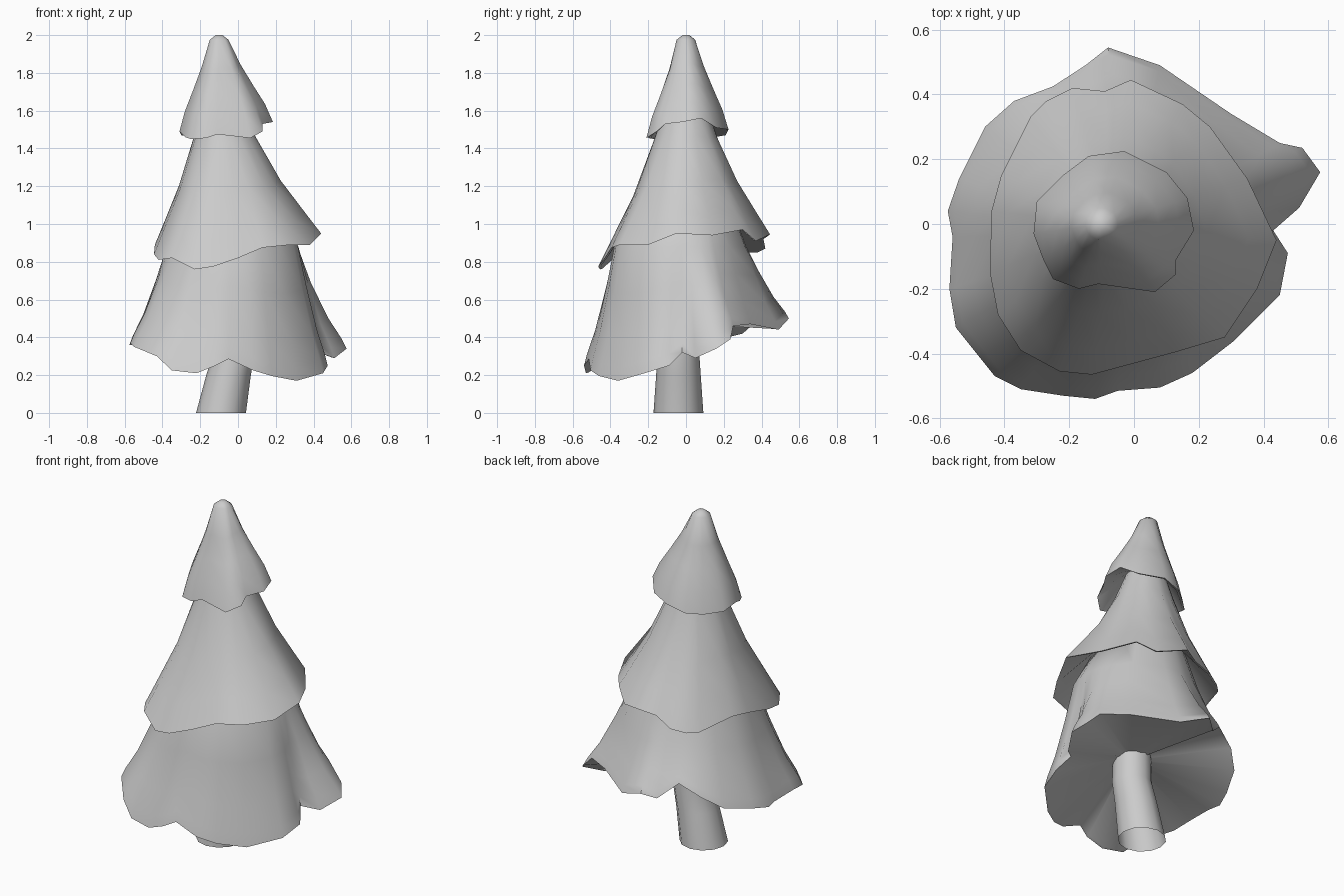
import bpy, bmesh, math
from mathutils import Vector

if "Cube" in bpy.data.objects:
    bpy.data.objects.remove(bpy.data.objects["Cube"])


def make_mesh(name, rings, angle, close_start=True):
    """Skin a stack of equal-sized rings and close the ends."""
    bm = bmesh.new()
    loops = [[bm.verts.new(p) for p in ring] for ring in rings]
    n = len(loops[0])
    for a, b in zip(loops, loops[1:]):
        for i in range(n):
            j = (i + 1) % n
            bm.faces.new((a[i], a[j], b[j], b[i]))
    if close_start:
        bm.faces.new(loops[0])
    bm.faces.new(loops[-1])
    bmesh.ops.recalc_face_normals(bm, faces=bm.faces)
    me = bpy.data.meshes.new(name)
    bm.to_mesh(me)
    bm.free()
    ob = bpy.data.objects.new(name, me)
    bpy.context.collection.objects.link(ob)
    bpy.ops.object.select_all(action='DESELECT')
    ob.select_set(True)
    bpy.context.view_layer.objects.active = ob
    bpy.ops.object.shade_smooth_by_angle(angle=math.radians(angle))
    return ob


def tier(name, hem, shoulder, profile, crown, under):
    """Ragged skirt: crown ring, flare from shoulder to hem, then underside."""
    hem = [Vector(p) for p in hem]
    c, r = Vector(shoulder[:3]), shoulder[3]
    dirs = [(Vector((p.x - c.x, p.y - c.y, 0))).normalized() for p in hem]
    rings = [[Vector(crown[:3]) + d * crown[3] for d in dirs]]
    for t, s in profile:
        ring = []
        for p, d in zip(hem, dirs):
            q = (c + d * r).lerp(p, s)
            q.z = c.z + (p.z - c.z) * t
            ring.append(q)
        rings.append(ring)
    # thin lip, then the hollow underside
    rings.append([p - d * 0.015 + Vector((0, 0, 0.004)) for p, d in zip(hem, dirs)])
    rings.append([Vector(under[:3]) + d * under[3] for d in dirs])
    return make_mesh(name, rings, 65)


# Hem outlines, counter-clockwise from the right
low_hem = [(.575, .16, .34), (.52, .235, .39), (.45, .25, .46), (.30, .34, .47),
           (.08, .49, .44), (-.08, .545, .50), (-.15, .49, .47), (-.25, .425, .56),
           (-.37, .38, .49), (-.46, .30, .42), (-.54, .14, .38), (-.575, .04, .36),
           (-.56, -.04, .36), (-.57, -.20, .37), (-.55, -.32, .35), (-.43, -.47, .30),
           (-.35, -.51, .225), (-.22, -.53, .21), (-.12, -.54, .25), (-.05, -.515, .285),
           (.08, -.505, .225), (.18, -.46, .195), (.31, -.36, .17), (.45, -.22, .21),
           (.475, -.09, .25), (.43, -.02, .32), (.51, .05, .29)]
mid_hem = [(.44, -.05, .95), (.35, .14, .94), (.235, .30, .97), (.15, .37, .91),
           (-.01, .445, .945), (-.09, .41, .92), (-.19, .42, .87), (-.27, .38, .85),
           (-.32, .33, .85), (-.41, .15, .90), (-.44, .04, .89), (-.445, -.15, .84),
           (-.42, -.28, .81), (-.35, -.39, .82), (-.23, -.455, .76), (-.13, -.465, .775),
           (.0, -.43, .82), (.13, -.395, .875), (.28, -.35, .89), (.38, -.20, .89)]
top_hem = [(.185, -.02, 1.54), (.165, .08, 1.56), (.10, .16, 1.51), (-.03, .225, 1.50),
           (-.14, .21, 1.47), (-.22, .15, 1.46), (-.30, .07, 1.47), (-.31, -.03, 1.49),
           (-.28, -.11, 1.46), (-.25, -.17, 1.45), (-.17, -.20, 1.455), (-.11, -.185, 1.475),
           (.065, -.21, 1.455), (.13, -.155, 1.49), (.13, -.11, 1.53)]

# Three foliage tiers
tier("lower_foliage", low_hem, (-.03, -.03, .88, .35),
     [(0, 0), (.35, .30), (.7, .64), (.9, .90), (1, 1)],
     (-.05, -.02, 1.1, .26), (-.01, -.04, .47, .05))
tier("middle_foliage", mid_hem, (-.07, 0, 1.46, .165),
     [(0, 0), (.45, .38), (.78, .75), (1, 1)],
     (-.08, 0, 1.62, .11), (-.05, -.01, 1.12, .24))
tier("top_foliage", top_hem, (-.10, 0, 1.975, .05),
     [(0, 0), (.3, .27), (.55, .55), (.78, .82), (1, 1)],
     (-.10, 0, 2.0, .018), (-.08, 0, 1.62, .11))

# Leaning trunk, open at the foot
trunk = [(-.09, -.04, 0, .132), (-.05, -.04, .20, .118),
         (-.02, -.04, .32, .11), (-.02, -.04, .58, .105)]
make_mesh("trunk", [[(x + r * math.cos(i * math.tau / 12), y + r * math.sin(i * math.tau / 12), z)
                     for i in range(12)] for x, y, z, r in trunk], 50, close_start=False)
